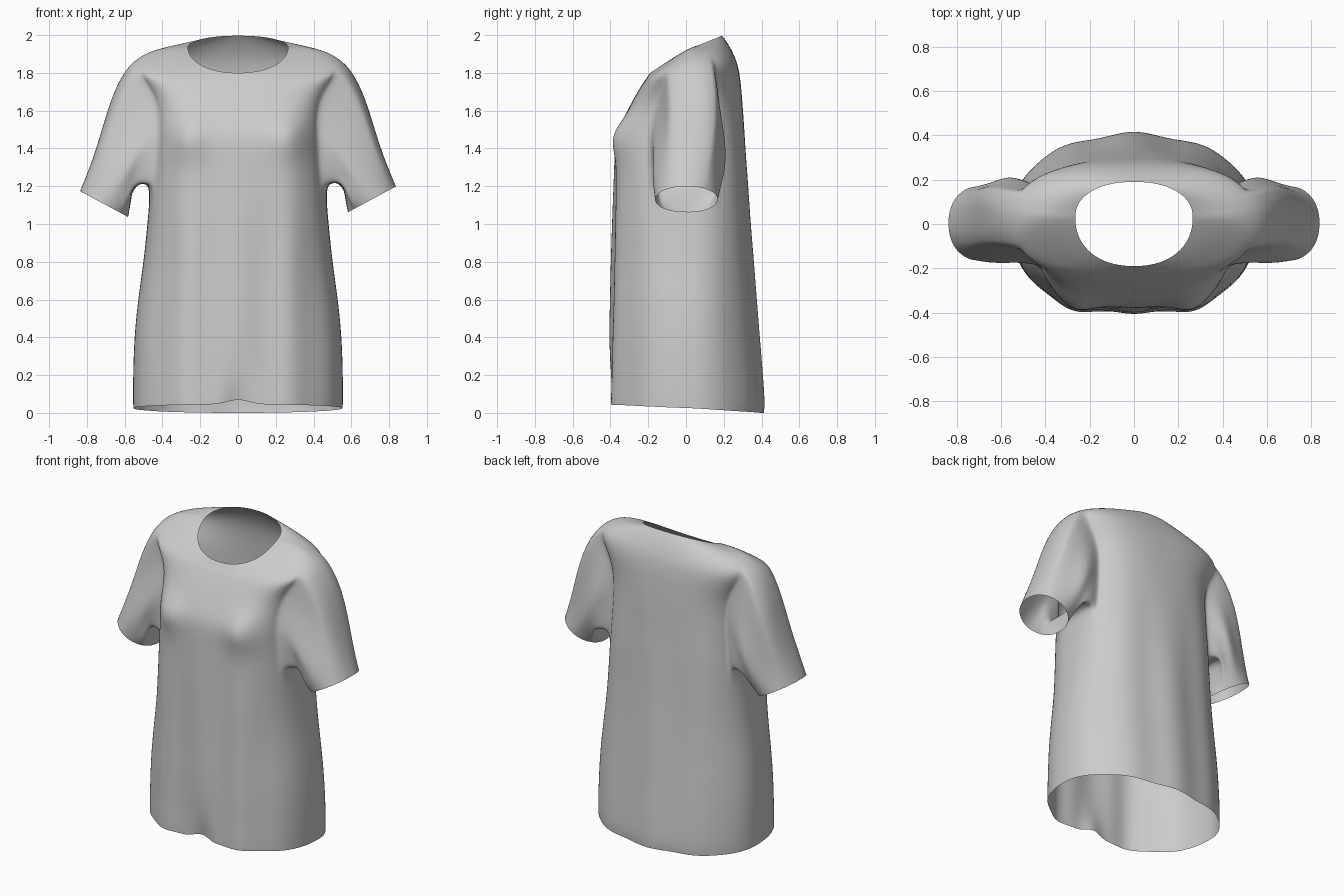
import bpy, bmesh
from math import sin, cos, pi, exp, atan2
from mathutils import Vector

if "Cube" in bpy.data.objects:
    bpy.data.objects.remove(bpy.data.objects["Cube"])

SIDES = 64        # points round the torso
ARM_HALF = 4      # half width of each armhole, in points
ARM_LOW, ARM_HIGH = 7, 14   # rings where the armholes start and end
MID_Y = 0.03

# Torso rings: half width, front depth, back depth, height at front, side, back
RINGS = [(0.555, 0.41, 0.405, 0.045, 0.025, 0.0), (0.556, 0.41, 0.41, 0.09, 0.075, 0.055)]
RINGS += [(w, f, b, z, z, z) for z, w, f, b in (
    (0.2, 0.556, 0.405, 0.4), (0.4, 0.55, 0.402, 0.383), (0.6, 0.53, 0.397, 0.367),
    (0.8, 0.5, 0.393, 0.352), (1.0, 0.48, 0.388, 0.337), (1.2, 0.462, 0.382, 0.326),
    (1.32, 0.45, 0.378, 0.318), (1.42, 0.445, 0.375, 0.312))]
RINGS += [
    (0.44, 0.363, 0.308, 1.49, 1.52, 1.5), (0.445, 0.325, 0.302, 1.57, 1.62, 1.6),
    (0.47, 0.285, 0.295, 1.65, 1.71, 1.69), (0.525, 0.25, 0.287, 1.71, 1.8, 1.78),
    (0.56, 0.225, 0.27, 1.75, 1.86, 1.86), (0.47, 0.21, 0.24, 1.77, 1.915, 1.925),
    (0.36, 0.2, 0.212, 1.785, 1.937, 1.97), (0.265, 0.19, 0.19, 1.8, 1.935, 1.997)]


def power(v, p):
    return abs(v) ** p * (1 if v > 0 else -1)


def bump(v, centre, width):
    return exp(-((v - centre) / width) ** 2)


def ramp(v, low, high):
    return max(0, min(1, (v - low) / (high - low)))


def torso_point(ring, angle):
    w, front, back, zf, zs, zb = ring
    c, s = cos(angle), sin(angle)
    # The chest is boxier than the hem, and the collar is round
    chest, collar = ramp(zs, 0.7, 1.3), ramp(zs, 1.86, 1.93)
    if s < 0:
        p = 2 / (2.4 + 0.6 * chest - 0.8 * collar)
    else:
        p = 2 / (2.1 + 0.5 * chest - 0.4 * collar)
    depth = front + MID_Y if s < 0 else back - MID_Y
    x, y = w * power(c, p), MID_Y + depth * power(s, p)
    z = zs + ((zf if s < 0 else zb) - zs) * abs(s)
    # Hanging folds fade out towards the shoulders and the sides
    fade = ramp(-z, -1.6, -0.8) * s * s
    if s < 0:
        y -= 0.01 * cos(x * 2 * pi / 0.27) * fade
        y -= 0.015 * bump(abs(x), 0.3, 0.08) * fade
        y -= 0.05 * bump(abs(x), 0.27, 0.1) * bump(z, 1.46, 0.1)
        pinch = bump(x, 0, 0.06) * bump(z, 0, 0.17)
        y += 0.06 * pinch
        z += 0.035 * pinch
    else:
        y += 0.01 * cos(x * 2 * pi / 0.34) * fade
    return Vector((x, y, z))


def add_sleeve(bm, grid, side):
    # Walk round the armhole edge, then loft to a tilted cuff
    mid = 0 if side > 0 else SIDES // 2
    cols = range(mid - ARM_HALF, mid + ARM_HALF + 1)
    rows = range(ARM_LOW, ARM_HIGH + 1)
    loop = [grid[ARM_LOW][j % SIDES] for j in cols]
    loop += [grid[i][cols[-1] % SIDES] for i in rows[1:]]
    loop += [grid[ARM_HIGH][j % SIDES] for j in reversed(cols[:-1])]
    loop += [grid[i][cols[0] % SIDES] for i in reversed(rows[1:-1])]
    base = [v.co.copy() for v in loop]
    drop = 0 if side > 0 else 0.025
    steps = 8
    previous = loop
    for k in range(1, steps + 1):
        t = k / steps
        arch = sin(pi * t)
        current = []
        for co in base:
            a = atan2((co.z - 1.52) / 0.32, (co.y - 0.01) / 0.16)
            cuff = Vector((side * (0.708 + 0.13 * sin(a)), 0.168 * cos(a) + 0.003,
                           1.13 - drop + 0.07 * sin(a)))
            point = co.lerp(cuff, t)
            swell = 0.055 * arch * (1 - t) ** 2
            armpit = 0.05 * arch * max(0, -sin(a))
            crease = 0.006 * arch * sin(5 * a + 4 * t)
            point += Vector((side * (swell + 0.4 * armpit),
                             crease + 0.02 * cos(a) * arch + 0.04 * arch * (1 - t),
                             swell + armpit + crease))
            current.append(bm.verts.new(point))
        n = len(base)
        for i in range(n):
            bm.faces.new((previous[i], previous[(i + 1) % n],
                          current[(i + 1) % n], current[i]))
        previous = current


# Shirt: one open cloth sheet with torso and two sleeves
bm = bmesh.new()
grid = [[bm.verts.new(torso_point(r, 2 * pi * j / SIDES)) for j in range(SIDES)] for r in RINGS]
for i in range(len(RINGS) - 1):
    for j in range(SIDES):
        from_side = (j + ARM_HALF) % (SIDES // 2)
        if ARM_LOW <= i < ARM_HIGH and from_side < 2 * ARM_HALF:
            continue
        k = (j + 1) % SIDES
        bm.faces.new((grid[i][j], grid[i][k], grid[i + 1][k], grid[i + 1][j]))
for side in (1, -1):
    add_sleeve(bm, grid, side)
for v in [v for v in bm.verts if not v.link_faces]:
    bm.verts.remove(v)
for f in bm.faces:
    f.smooth = True

mesh = bpy.data.meshes.new("shirt")
bm.to_mesh(mesh)
bm.free()
shirt = bpy.data.objects.new("shirt", mesh)
bpy.context.collection.objects.link(shirt)
smooth = shirt.modifiers.new("soft_cloth", "SUBSURF")
smooth.levels = smooth.render_levels = 2

# Plain grey cloth
cloth = bpy.data.materials.new("grey_cloth")
cloth.use_nodes = True
colour = (0.6, 0.6, 0.6, 1)
cloth.diffuse_color = colour
cloth.node_tree.nodes["Principled BSDF"].inputs["Base Color"].default_value = colour
mesh.materials.append(cloth)
